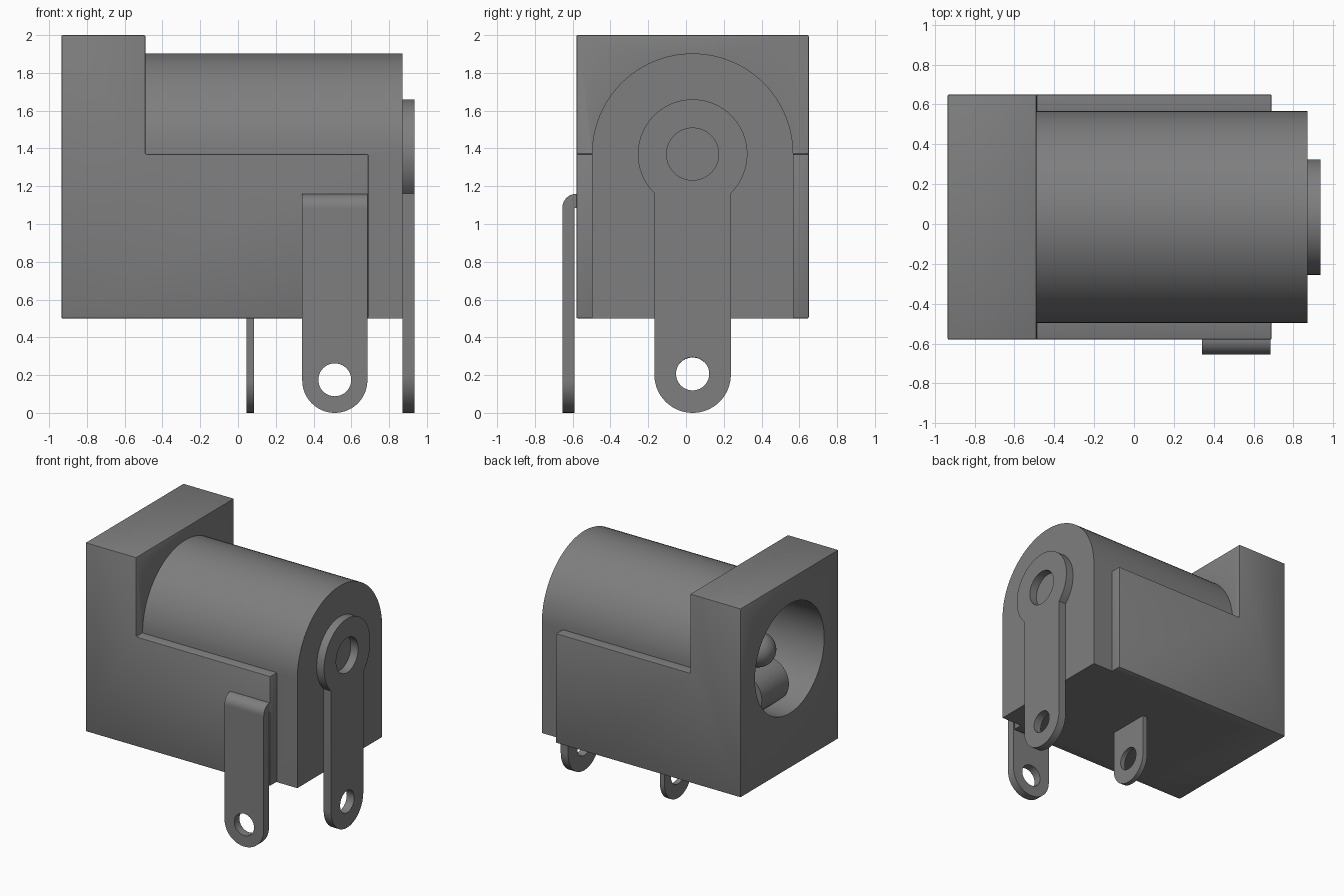
import bpy, bmesh
from math import pi, cos, sin, asin, radians
from mathutils import Vector

if "Cube" in bpy.data.objects:
    bpy.data.objects.remove(bpy.data.objects["Cube"])

CY, CZ = 0.035, 1.37          # barrel axis

grey = bpy.data.materials.new("mid grey")
grey.use_nodes = True
GREY = (0.21, 0.21, 0.21, 1)
grey.diffuse_color = GREY
grey.node_tree.nodes["Principled BSDF"].inputs["Base Color"].default_value = GREY


def arc(cu, cv, r, a0, a1, n=32):
    """Points along an arc, angles in degrees."""
    return [(cu + r * cos(radians(a0 + (a1 - a0) * i / n)),
             cv + r * sin(radians(a0 + (a1 - a0) * i / n))) for i in range(n + 1)]


def circle(cu, cv, r, n=64):
    return arc(cu, cv, r, 0, 360, n)[:-1]


def activate(ob):
    bpy.ops.object.select_all(action='DESELECT')
    ob.select_set(True)
    bpy.context.view_layer.objects.active = ob


def finish(ob):
    activate(ob)
    ob.data.materials.clear()
    ob.data.materials.append(grey)
    bpy.ops.object.shade_smooth_by_angle(angle=radians(30))
    return ob


def clean(me, fn=None):
    bm = bmesh.new()
    bm.from_mesh(me)
    if fn:
        for v in bm.verts:
            v.co = fn(v.co)
    bmesh.ops.remove_doubles(bm, verts=bm.verts, dist=0.0002)
    bmesh.ops.dissolve_limit(bm, angle_limit=0.01, verts=bm.verts, edges=bm.edges)
    bmesh.ops.recalc_face_normals(bm, faces=bm.faces)
    bm.to_mesh(me)
    bm.free()


def extrude(name, axis, a, b, *loops):
    """Extrude an outline (with holes) from a to b: axis x uses (y, z), axis y uses (x, z)."""
    cu = bpy.data.curves.new(name, 'CURVE')
    cu.dimensions, cu.fill_mode, cu.extrude = '2D', 'BOTH', (b - a) / 2
    for pts in loops:
        s = cu.splines.new('POLY')
        s.points.add(len(pts) - 1)
        for p, (u, v) in zip(s.points, pts):
            p.co = (u, v, 0, 1)
        s.use_cyclic_u = True
    ob = bpy.data.objects.new(name, cu)
    bpy.context.collection.objects.link(ob)
    activate(ob)
    bpy.ops.object.convert(target='MESH')
    ob = bpy.context.object
    m = (a + b) / 2
    clean(ob.data, (lambda c: Vector((c.z + m, c.x, c.y))) if axis == 'x'
          else (lambda c: Vector((c.x, c.z + m, c.y))))
    return ob


def apply_mod(ob, kind, **props):
    activate(ob)
    m = ob.modifiers.new(kind, kind)
    for k, v in props.items():
        setattr(m, k, v)
    bpy.ops.object.modifier_apply(modifier=m.name)


def boolean(ob, other, op):
    apply_mod(ob, 'BOOLEAN', object=other, operation=op, solver='EXACT')
    bpy.data.objects.remove(other)


# Housing: stepped block, arched barrel, round socket bore
housing = extrude("housing", 'y', -0.58, 0.65,
                  [(-0.935, 0.5), (0.69, 0.5), (0.69, CZ), (-0.49, CZ), (-0.49, 2), (-0.935, 2)])
apply_mod(housing, 'BEVEL', width=0.007, segments=2, limit_method='ANGLE')
R = 0.533
barrel = extrude("barrel", 'x', -0.6, 0.87,
                 [(CY - R, 0.5), (CY + R, 0.5)] + arc(CY, CZ, R, 0, 180, 48))
boolean(housing, barrel, 'UNION')
bore = extrude("bore", 'x', -1.2, 0.5, circle(CY, CZ, 0.435))
boolean(housing, bore, 'DIFFERENCE')
finish(housing)

# Centre pin with a domed tip
PR, TIP = 0.13, -0.66
bm = bmesh.new()
profile = [(TIP - PR * cos(i * pi / 20), PR * sin(i * pi / 20)) for i in range(11)] + [(0.52, PR)]
vs = [bm.verts.new((x, CY + r, CZ)) for x, r in profile]
es = [bm.edges.new(p) for p in zip(vs, vs[1:])]
bmesh.ops.spin(bm, geom=vs + es, cent=(0, CY, CZ), axis=(1, 0, 0), angle=2 * pi, steps=32)
bmesh.ops.remove_doubles(bm, verts=bm.verts, dist=0.0005)
bmesh.ops.recalc_face_normals(bm, faces=bm.faces)
me = bpy.data.meshes.new("centre_pin")
bm.to_mesh(me)
bm.free()
pin = bpy.data.objects.new("centre_pin", me)
bpy.context.collection.objects.link(pin)
finish(pin)

# Spring contact with a rounded nose below the pin
finish(extrude("spring_contact", 'y', CY - 0.17, CY + 0.17,
               arc(-0.64, 1.07, 0.17, 90, 270, 24) + [(0.52, 0.9), (0.52, 1.0), (-0.1, 1.08)]))

# Rear terminal: eyelet on a straight leg with a round foot
W, ER = 0.2025, 0.29
k = 90 - asin(W / ER) * 180 / pi
finish(extrude("rear_terminal", 'x', 0.87, 0.935,
               arc(CY, W, W, 180, 360) + arc(CY, CZ, ER, -k, 180 + k, 56),
               circle(CY, CZ, 0.138), circle(CY, 0.207, 0.088, 40)))

# Side terminal: flat leg and the bend that enters the housing
SX, SW = 0.5125, 0.1725
finish(extrude("side_terminal_leg", 'y', -0.655, -0.59,
               arc(SX, SW, SW, 180, 360) + [(SX + SW, 1.085), (SX - SW, 1.085)],
               circle(SX, 0.175, 0.087, 40)))
finish(extrude("side_terminal_bend", 'x', SX - SW, SX + SW,
               arc(-0.58, 1.085, 0.075, 180, 90, 12) + [(-0.55, 1.16), (-0.55, 1.085)]))

# Bottom terminal: thin tab under the housing
finish(extrude("bottom_terminal", 'x', 0.045, 0.085,
               arc(CY, 0.17, 0.17, 180, 360) + [(CY + 0.17, 0.52), (CY - 0.17, 0.52)],
               circle(CY, 0.203, 0.09, 40)))
